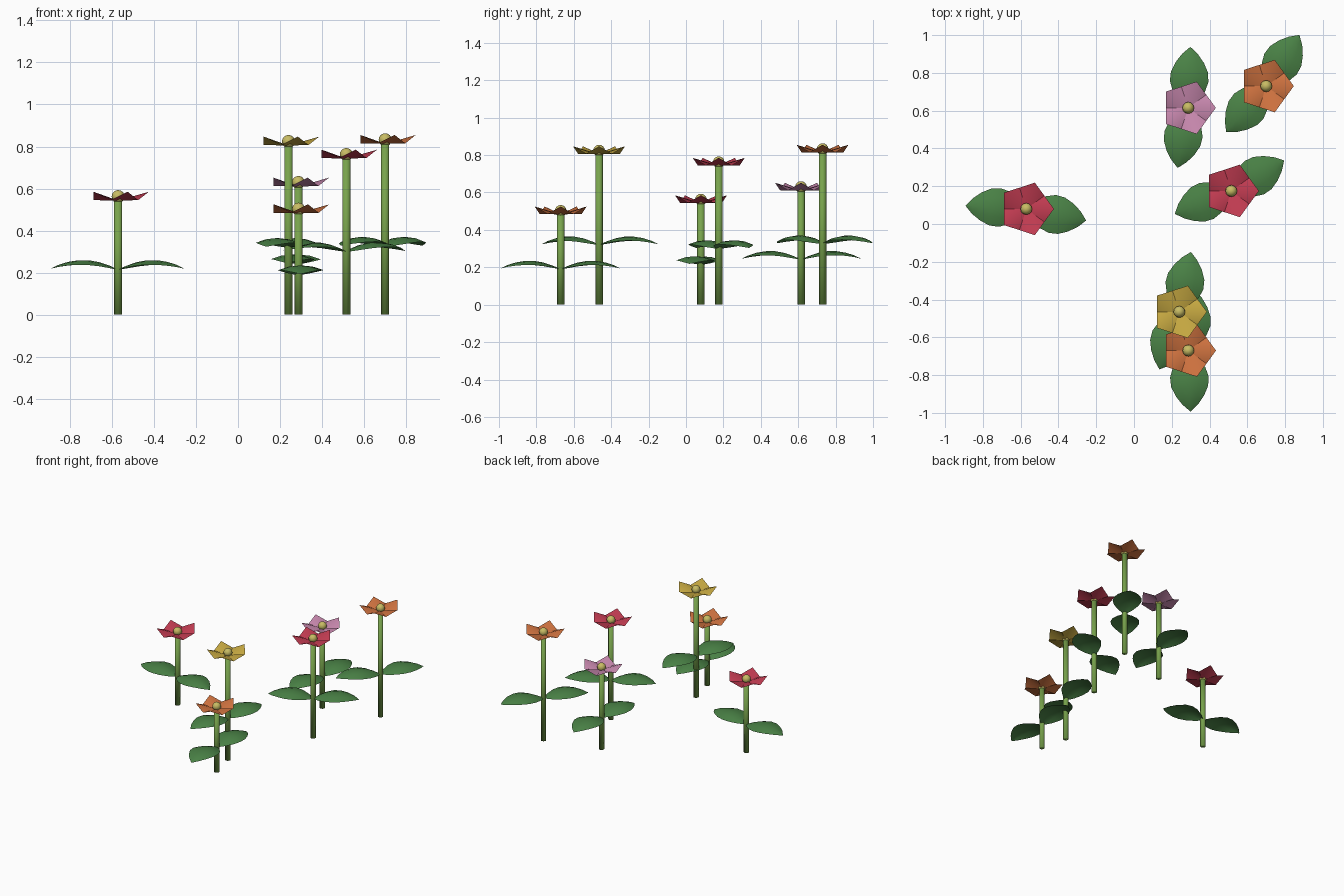
import bpy, bmesh, math
from mathutils import Vector

if "Cube" in bpy.data.objects:
    bpy.data.objects.remove(bpy.data.objects["Cube"])


def material(name, rgb):
    # sRGB 0-255 to linear
    m = bpy.data.materials.new(name)
    lin = [((c / 255 + 0.055) / 1.055) ** 2.4 for c in rgb]
    m.diffuse_color = (*lin, 1)
    m.use_nodes = True
    m.node_tree.nodes["Principled BSDF"].inputs["Base Color"].default_value = m.diffuse_color
    return m


STEM = material("stem green", (120, 163, 76))
LEAF = material("leaf green", (74, 130, 70))
CENTRE = material("pale yellow", (200, 188, 100))
PETAL = {
    "red": material("petal red", (195, 60, 82)),
    "orange": material("petal orange", (208, 115, 64)),
    "pink": material("petal pink", (200, 136, 174)),
    "yellow": material("petal yellow", (200, 170, 66)),
}


def finish(bm, name, mat, location, smooth=True):
    mesh = bpy.data.meshes.new(name)
    for f in bm.faces:
        f.smooth = smooth
    bm.to_mesh(mesh)
    bm.free()
    mesh.materials.append(mat)
    ob = bpy.data.objects.new(name, mesh)
    ob.location = location
    bpy.context.collection.objects.link(ob)
    return ob


def stem(x, y, top):
    bm = bmesh.new()
    bmesh.ops.create_cone(bm, cap_ends=True, segments=10, radius1=0.02,
                          radius2=0.02, depth=top)
    finish(bm, "stem", STEM, (x, y, top / 2))


def leaf(x, y, z, angle):
    # rows: distance out, half width, midrib height
    rows = [(0, 0.006, 0), (0.04, 0.05, 0.018), (0.09, 0.086, 0.035),
            (0.14, 0.102, 0.044), (0.19, 0.098, 0.044), (0.24, 0.075, 0.036),
            (0.285, 0.042, 0.022), (0.322, 0.001, 0.004)]
    bm = bmesh.new()
    grid = []
    for d, w, h in rows:
        grid.append([bm.verts.new((d, w * t, h - 0.022 * (w / 0.1) * t * t))
                     for t in (-1, -0.5, 0, 0.5, 1)])
    for a, b in zip(grid, grid[1:]):
        for i in range(4):
            bm.faces.new((a[i], b[i], b[i + 1], a[i + 1]))
    ob = finish(bm, "leaf", LEAF, (x, y, z))
    ob.rotation_euler.z = math.radians(angle)


def blossom(x, y, z, mat):
    # five kite-shaped petals meeting at low edges, with raised tips
    bm = bmesh.new()
    step = math.radians(36)

    def polar(r, a, h):
        return bm.verts.new((r * math.cos(a), r * math.sin(a), h))

    for k in range(5):
        a = 2 * k * step
        base = polar(0, a, -0.012)
        inner = polar(0.07, a, 0.008)
        tip = polar(0.146, a, 0.03)
        left = polar(0.118, a + step, -0.01)
        right = polar(0.118, a - step, -0.01)
        bm.faces.new((base, right, inner))
        bm.faces.new((base, inner, left))
        bm.faces.new((inner, right, tip))
        bm.faces.new((inner, tip, left))
    finish(bm, "petals", mat, (x, y, z))

    # round flower centre
    bm = bmesh.new()
    bmesh.ops.create_uvsphere(bm, u_segments=12, v_segments=8, radius=0.031)
    finish(bm, "flower_centre", CENTRE, (x, y, z + 0.007))


# x, y, blossom height, leaf height, first leaf angle, petal colour
flowers = [
    (-0.57, 0.08, 0.555, 0.215, 177, "red"),
    (0.515, 0.175, 0.755, 0.30, 30, "red"),
    (0.287, 0.615, 0.622, 0.242, 88, "pink"),
    (0.70, 0.73, 0.825, 0.325, 57, "orange"),
    (0.24, -0.465, 0.817, 0.32, 79, "yellow"),
    (0.288, -0.67, 0.495, 0.19, 272, "orange"),
]
for x, y, h, lz, angle, colour in flowers:
    stem(x, y, h - 0.008)
    leaf(x, y, lz, angle)
    leaf(x, y, lz, angle + 172)
    blossom(x, y, h, PETAL[colour])
